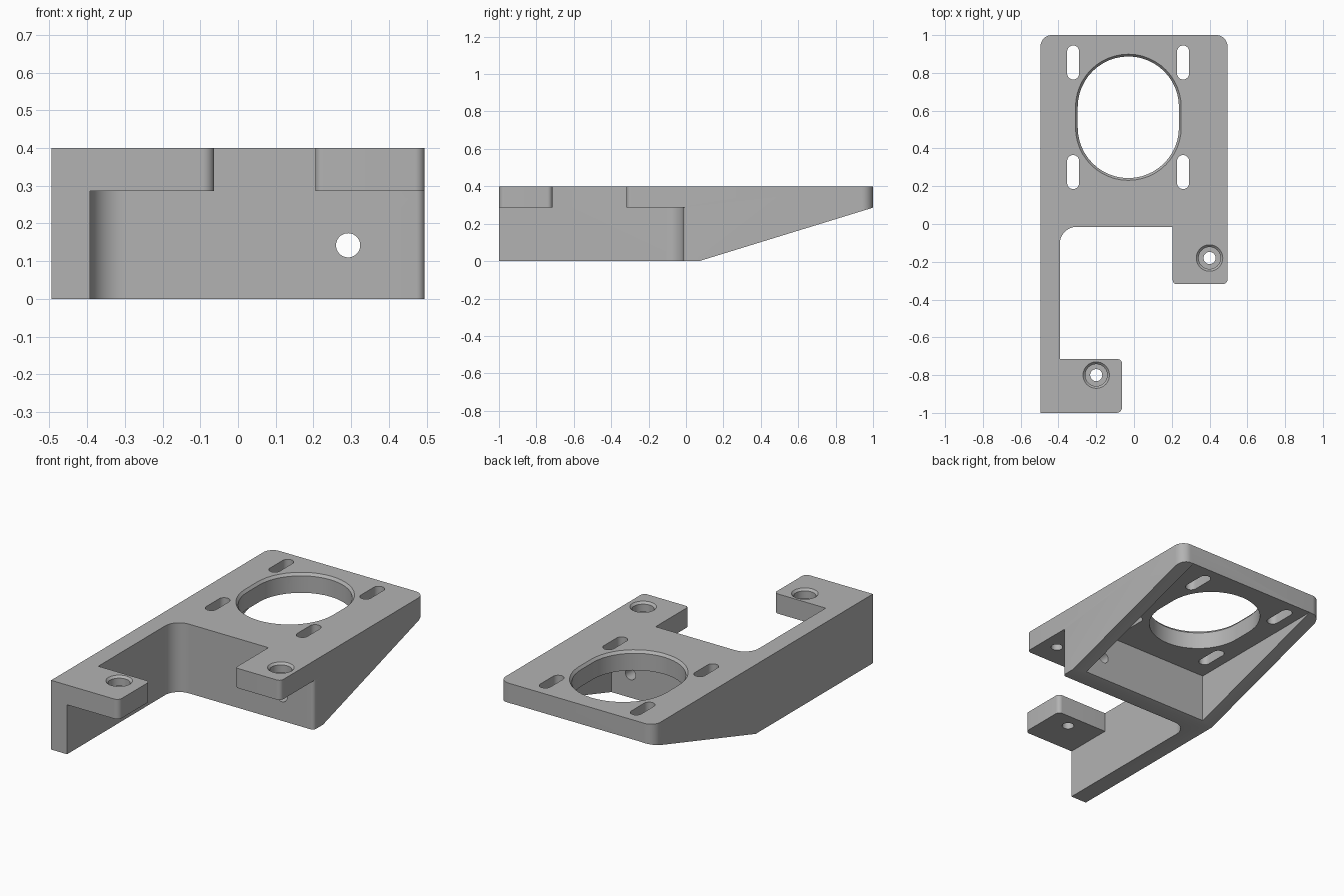
import bpy, bmesh, math
from mathutils import Vector

if "Cube" in bpy.data.objects:
    bpy.data.objects.remove(bpy.data.objects["Cube"])

grey = bpy.data.materials.new("grey")
grey.diffuse_color = (0.45, 0.45, 0.45, 1)
grey.use_nodes = True
grey.node_tree.nodes["Principled BSDF"].inputs["Base Color"].default_value = grey.diffuse_color


def rounded(corners, seg=10):
    """Polygon from (x, y, radius) corners, each filleted."""
    out, n = [], len(corners)
    for i, (x, y, r) in enumerate(corners):
        p = Vector((x, y))
        if r == 0:
            out.append(p)
            continue
        a = (Vector(corners[i - 1][:2]) - p).normalized()
        b = (Vector(corners[(i + 1) % n][:2]) - p).normalized()
        c = p + (a + b) * r          # right-angled corners
        for k in range(seg + 1):
            t = math.pi / 2 * k / seg
            out.append(c - b * r * math.cos(t) - a * r * math.sin(t))
    return out


def stadium(x, y, r, half=0.0, seg=24):
    """Circle, or slot stretched along y by half on each side."""
    pts = []
    for side in (1, -1):
        for k in range(seg + (1 if half else 0)):
            t = math.pi * k / seg + (0 if side > 0 else math.pi)
            pts.append((x + r * math.cos(t), y + side * half + r * math.sin(t)))
    return pts


def prism(name, low, z0, z1, high=None, axes="xyz"):
    """Solid between two outlines; axes says where each coordinate goes."""
    bm = bmesh.new()
    def ring(pts, z):
        vs = []
        for p in pts:
            d = dict(zip(axes, (p[0], p[1], z)))
            vs.append(bm.verts.new((d["x"], d["y"], d["z"])))
        return vs
    a, b = ring(low, z0), ring(high or low, z1)
    n = len(a)
    bm.faces.new(a[::-1])
    bm.faces.new(b)
    for i in range(n):
        bm.faces.new((a[i], a[(i + 1) % n], b[(i + 1) % n], b[i]))
    bmesh.ops.recalc_face_normals(bm, faces=bm.faces)
    me = bpy.data.meshes.new(name)
    bm.to_mesh(me)
    bm.free()
    ob = bpy.data.objects.new(name, me)
    bpy.context.collection.objects.link(ob)
    return ob


# full bracket silhouette seen from above
bracket = prism("motor_bracket", rounded([
    (-.495, -1, 0), (-.063, -1, .03), (-.063, -.715, .025), (-.393, -.715, 0),
    (-.393, -.015, .09), (.205, -.015, 0), (.205, -.318, .02), (.495, -.318, .025),
    (.495, 1, .06), (-.495, 1, .06)]), 0, .4)
bracket.data.materials.append(grey)

cutters = [
    # space under the two mounting tabs, in front of the upright wall
    prism("tab_clearance", rounded([
        (-.393, -1.2, 0), (-.393, -.015, .09), (.495, -.015, 0), (.7, -.015, 0),
        (.7, -1.2, 0)]), -.2, .286),
    # sloped underside
    prism("slope_cut", [(.07, 0), (1.4, .286 * 1.33 / .93), (1.4, -.3), (.07, -.3)],
          -1, 1, axes="yzx"),
    # pocket between the side gussets
    prism("pocket", [(-.415, .09), (.415, .09), (.415, 1.3), (-.415, 1.3)], -.2, .287),
    # large opening and its chamfered rim
    prism("opening", stadium(-.03, .565, .268, .054), .1, .6),
    prism("opening_rim", stadium(-.03, .565, .268, .054), .385, .415,
          stadium(-.03, .565, .292, .054)),
    # hole in the upright wall
    prism("wall_hole", stadium(.292, .142, .032), -.3, .3, axes="xzy"),
]
# four adjustment slots
for x in (-.322, .26):
    for y in (.275, .855):
        cutters.append(prism("slot", stadium(x, y, .032, .058, 12), .1, .6))
# counterbored mounting holes
for x, y in ((.4, -.18), (-.2, -.8)):
    cutters.append(prism("bolt_hole", stadium(x, y, .032), .1, .6))
    cutters.append(prism("counterbore", stadium(x, y, .058), .345, .6))
    cutters.append(prism("counterbore_rim", stadium(x, y, .058), .388, .412,
                         stadium(x, y, .082)))

bpy.context.view_layer.objects.active = bracket
for c in cutters:
    c.hide_render = True
    m = bracket.modifiers.new("cut", "BOOLEAN")
    m.operation, m.solver, m.object = "DIFFERENCE", "EXACT", c
    bpy.ops.object.modifier_apply(modifier=m.name)
    bpy.data.objects.remove(c)

# rounded front right edge of the upright wall
edge_cut = prism("wall_edge_round", [(.52, -.04)] + [
    (.473 + .022 * math.sin(math.pi / 2 * k / 8), .007 - .022 * math.cos(math.pi / 2 * k / 8))
    for k in range(9)] + [(.52, .007)], -.2, .286)
m = bracket.modifiers.new("cut", "BOOLEAN")
m.operation, m.solver, m.object = "DIFFERENCE", "EXACT", edge_cut
bpy.ops.object.modifier_apply(modifier=m.name)
bpy.data.objects.remove(edge_cut)

bpy.ops.object.select_all(action="DESELECT")
bracket.select_set(True)
bpy.ops.object.shade_smooth_by_angle(angle=math.radians(25))
